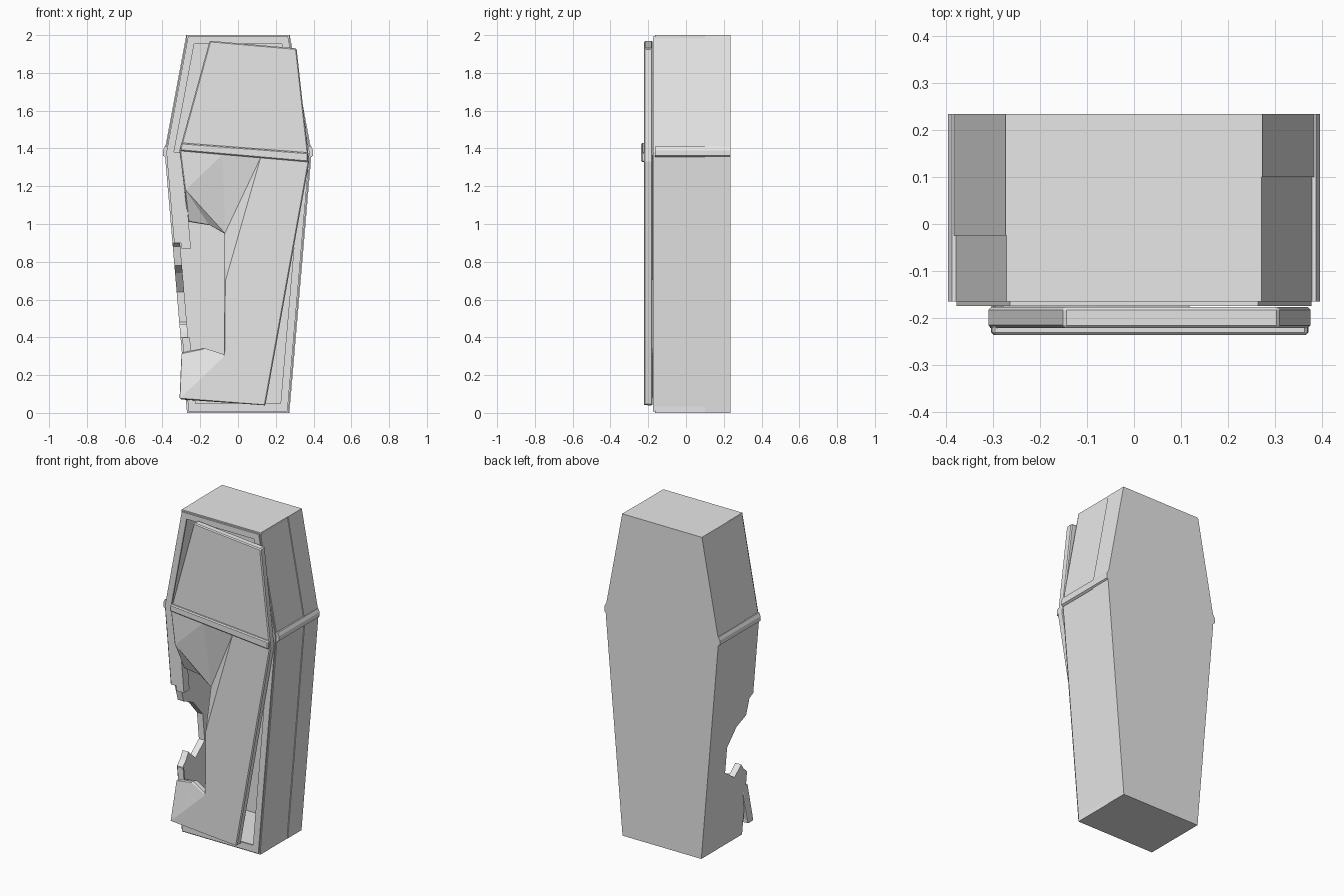
import bpy, bmesh

cube = bpy.data.objects.get("Cube")
if cube:
    bpy.data.objects.remove(cube, do_unlink=True)

grey = bpy.data.materials.new("plain_grey")
grey.use_nodes = True
grey.diffuse_color = (0.8, 0.8, 0.8, 1)
grey.node_tree.nodes["Principled BSDF"].inputs["Base Color"].default_value = (0.8, 0.8, 0.8, 1)

BACK, FRONT, RIM = 0.235, -0.165, -0.175
FOOT, SHOULDER, HEAD = 0.27, 0.388, 0.272
WAIST, TOP = 1.38, 2.0


def make_object(name, bm):
    mesh = bpy.data.meshes.new(name)
    bm.to_mesh(mesh)
    bm.free()
    mesh.materials.append(grey)
    obj = bpy.data.objects.new(name, mesh)
    bpy.context.scene.collection.objects.link(obj)
    return obj


def prism(name, ring_a, ring_b):
    """Solid between two matching rings of points."""
    bm = bmesh.new()
    a = [bm.verts.new(p) for p in ring_a]
    b = [bm.verts.new(p) for p in ring_b]
    bm.faces.new(a)
    bm.faces.new(b[::-1])
    for i in range(len(a)):
        j = (i + 1) % len(a)
        bm.faces.new((a[j], a[i], b[i], b[j]))
    bmesh.ops.recalc_face_normals(bm, faces=bm.faces)
    return make_object(name, bm)


def plate(name, xz, y0, y1):
    return prism(name, [(x, y0, z) for x, z in xz], [(x, y1, z) for x, z in xz])


def half_width(z):
    if z <= WAIST:
        return FOOT + (SHOULDER - FOOT) * z / WAIST
    return SHOULDER + (HEAD - SHOULDER) * (z - WAIST) / (TOP - WAIST)


def wall(name, side, yz, thick=0.04, offset=0.0):
    """Sloping side board cut to a depth/height profile."""
    outer = [(side * (half_width(z) + offset), y, z) for y, z in yz]
    inner = [(side * (half_width(z) + offset - thick), y, z) for y, z in yz]
    return prism(name, outer, inner)


def rect(y0, y1, z0, z1):
    return [(y0, z0), (y1, z0), (y1, z1), (y0, z1)]


def slab(name, w, y0, y1, z0, z1):
    return plate(name, [(-w, z0), (w, z0), (w, z1), (-w, z1)], y0, y1)


# Back board and end boards
plate("back_board", [(-FOOT, 0), (FOOT, 0), (SHOULDER, WAIST), (HEAD, TOP),
                     (-HEAD, TOP), (-SHOULDER, WAIST)], BACK - 0.04, BACK)
slab("foot_board", FOOT, FRONT, BACK, 0, 0.045)
slab("head_board", HEAD, FRONT, BACK, 1.96, TOP)
slab("foot_rim", FOOT - 0.008, RIM, FRONT, 0.008, 0.05)
slab("head_rim", HEAD - 0.008, RIM, FRONT, 1.955, 1.992)

# Side boards, each in two planks with a slight step
SEAM = 0.1
for side, label in ((1, "left"), (-1, "right")):
    seam = SEAM if side > 0 else -0.025
    wall(label + "_upper_back_plank", side, rect(seam, BACK, WAIST, TOP), offset=0.002)
    wall(label + "_upper_front_plank", side, rect(FRONT, seam, WAIST, TOP), offset=-0.003)
    wall(label + "_upper_rim", side, rect(RIM, FRONT, WAIST, 1.99), 0.04, -0.009)
    # Moulding wrapped around the shoulder
    band = [(0.36, 1.355), (0.385, 1.355), (0.397, 1.362), (0.397, 1.39),
            (0.388, 1.41), (0.36, 1.41)]
    plate(label + "_shoulder_band", [(side * x, z) for x, z in band], FRONT, BACK)

wall("left_lower_back_plank", 1, rect(SEAM, BACK, 0, WAIST), offset=0.002)
wall("left_lower_front_plank", 1, rect(FRONT, SEAM, 0, WAIST), offset=-0.003)
wall("left_lower_rim", 1, rect(RIM, FRONT, 0.01, WAIST), 0.04, -0.009)

# Broken lower side board with a jagged bite
wall("right_lower_broken_board", -1, [
    (BACK, 0), (BACK, WAIST), (FRONT, WAIST), (FRONT, 0.9), (-0.13, 0.88),
    (-0.11, 0.78), (-0.02, 0.74), (0.06, 0.64), (0.06, 0.48), (-0.04, 0.41),
    (-0.1, 0.47), (-0.13, 0.43), (FRONT, 0.4), (FRONT, 0)])
wall("right_lower_rim_top", -1, rect(RIM, FRONT, 0.9, WAIST), 0.04, -0.009)
wall("right_lower_rim_bottom", -1, rect(RIM, FRONT, 0.01, 0.4), 0.04, -0.009)
wall("right_inner_lath", -1, rect(RIM, -0.12, 0.87, WAIST), 0.05, -0.045)

# Askew lid with a smashed lower corner and dented edges
F = -0.222
points = {
    "neck": (-0.31, F, 1.39), "head_r": (-0.15, F, 1.97), "head_l": (0.31, F, 1.93),
    "shoulder": (0.377, F, 1.33), "foot_l": (0.145, F, 0.04), "foot_r": (-0.31, F, 0.075),
    "crease": (-0.08, F, 1.37), "dent_top": (0.12, F, 1.352), "dent": (-0.075, F + 0.06, 0.95),
    "dent_end": (-0.072, F, 0.68), "flap_side": (-0.283, F, 1.18),
    "flap_tip": (-0.265, F + 0.07, 1.01), "flap_mid": (-0.15, F + 0.075, 0.99),
    "hole_foot": (-0.075, F, 0.31), "stub_mid": (-0.18, F + 0.03, 0.345),
    "stub_side": (-0.3, F + 0.045, 0.32), "stub_fold": (-0.24, F, 0.14),
}
faces = [
    "neck crease dent_top shoulder head_l head_r",
    "dent_top crease dent", "dent_top dent dent_end",
    "dent_top dent_end hole_foot stub_fold foot_r foot_l shoulder",
    "neck flap_side crease", "flap_side dent crease", "flap_side flap_mid dent",
    "flap_side flap_tip flap_mid",
    "foot_r stub_fold stub_side", "stub_side stub_fold stub_mid",
    "stub_mid stub_fold hole_foot",
]
bm = bmesh.new()
verts = {k: bm.verts.new(p) for k, p in points.items()}
for names in faces:
    face = bm.faces.new([verts[n] for n in names.split()])
    face.normal_update()
    if face.normal.y > 0:
        face.normal_flip()
lid = make_object("lid", bm)
solid = lid.modifiers.new("thickness", "SOLIDIFY")
solid.thickness = 0.045
solid.offset = -1
bevel = lid.modifiers.new("edge", "BEVEL")
bevel.width = 0.006
bevel.segments = 1
bevel.limit_method = "ANGLE"
bevel.angle_limit = 1.0

# Batten across the lid
batten = plate("lid_batten", [(-0.306, 1.387), (0.372, 1.328), (0.37, 1.378), (-0.302, 1.43)],
               -0.237, -0.215)
edge = batten.modifiers.new("edge", "BEVEL")
edge.width = 0.006
edge.segments = 1
